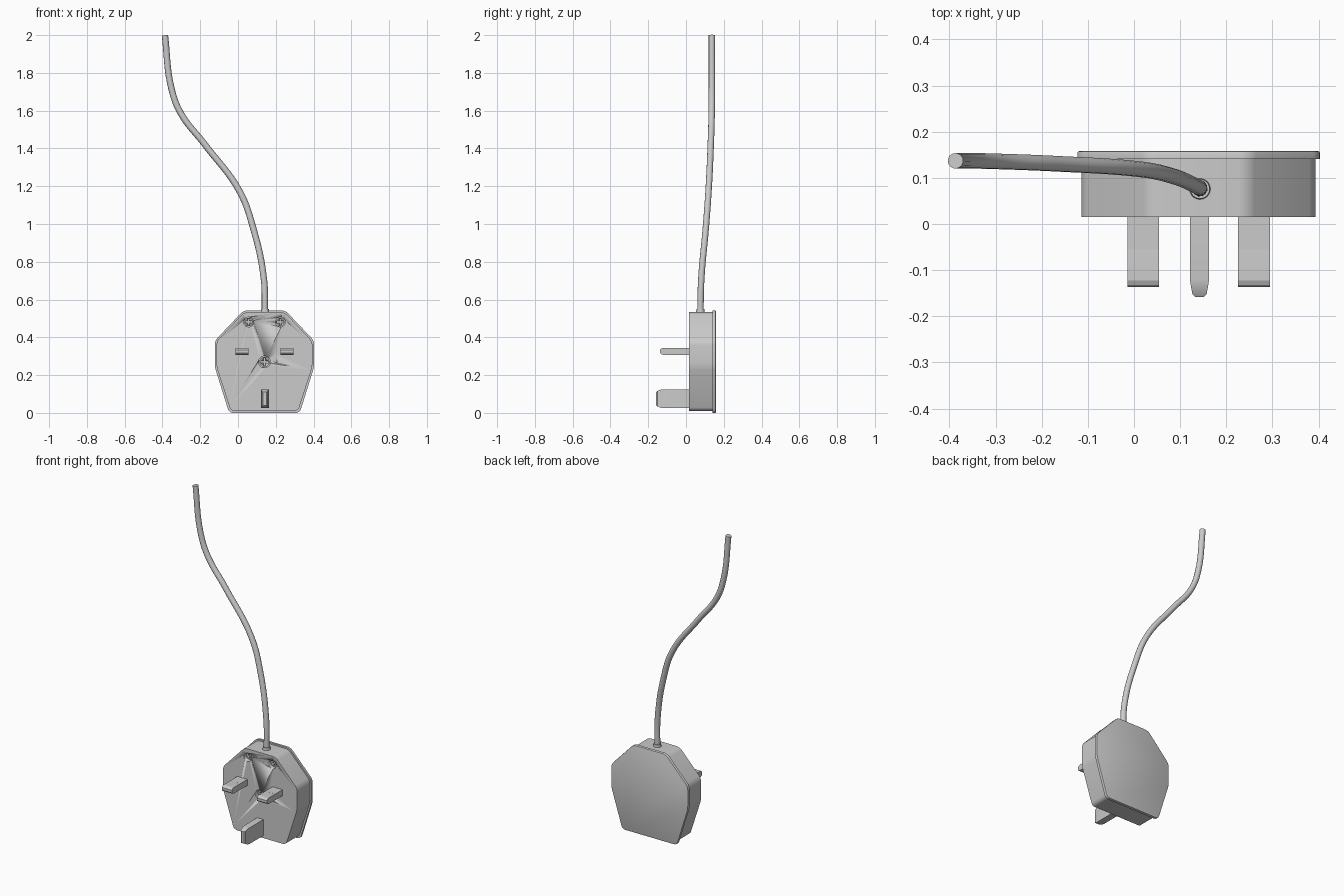
import bpy, bmesh, math

if "Cube" in bpy.data.objects:
    bpy.data.objects.remove(bpy.data.objects["Cube"])

CX = 0.14  # centre line of the plug


def finish(name, bm, angle=35):
    bmesh.ops.recalc_face_normals(bm, faces=bm.faces)
    mesh = bpy.data.meshes.new(name)
    bm.to_mesh(mesh)
    bm.free()
    ob = bpy.data.objects.new(name, mesh)
    bpy.context.collection.objects.link(ob)
    activate(ob)
    bpy.ops.object.shade_smooth_by_angle(angle=math.radians(angle))
    return ob


def activate(ob):
    bpy.ops.object.select_all(action='DESELECT')
    ob.select_set(True)
    bpy.context.view_layer.objects.active = ob


def prism(name, pts, y0, y1, corner=0, edge=0):
    """Extrude an x-z outline along y, rounding corners and the rear rim."""
    bm = bmesh.new()
    face = bm.faces.new([bm.verts.new((x, y0, z)) for x, z in pts])
    ext = bmesh.ops.extrude_face_region(bm, geom=[face])
    for v in ext['geom']:
        if isinstance(v, bmesh.types.BMVert):
            v.co.y = y1
    if corner:
        es = [e for e in bm.edges if abs(e.verts[0].co.y - e.verts[1].co.y) > 1e-4]
        bmesh.ops.bevel(bm, geom=es, offset=corner, segments=4, profile=0.5, affect='EDGES')
    if edge:
        es = [e for e in bm.edges if all(abs(v.co.y - y1) < 1e-5 for v in e.verts)]
        bmesh.ops.bevel(bm, geom=es, offset=edge, segments=2, profile=0.5, affect='EDGES')
    return finish(name, bm)


def disc(x, z, r, n=32):
    return [(x + r * math.cos(2 * math.pi * i / n), z + r * math.sin(2 * math.pi * i / n))
            for i in range(n)]


def cross(x, z, a, b):
    return [(x + p, z + q) for p, q in
            [(a, b), (b, b), (b, a), (-b, a), (-b, b), (-a, b),
             (-a, -b), (-b, -b), (-b, -a), (b, -a), (b, -b), (a, -b)]]


def loft(name, x, z, rings):
    """Rectangular rings (y, half width, half height) joined into a pin."""
    bm = bmesh.new()
    loops = [[bm.verts.new((x + sx * w, y, z + sz * h))
              for sx, sz in ((-1, -1), (1, -1), (1, 1), (-1, 1))] for y, w, h in rings]
    for a, b in zip(loops, loops[1:]):
        for i in range(4):
            j = (i + 1) % 4
            bm.faces.new((a[i], a[j], b[j], b[i]))
    bm.faces.new(loops[0])
    bm.faces.new(loops[-1])
    return finish(name, bm, 20)


def cut(ob, cutter):
    mod = ob.modifiers.new("cut", 'BOOLEAN')
    mod.operation, mod.solver, mod.object = 'DIFFERENCE', 'EXACT', cutter
    activate(ob)
    bpy.ops.object.modifier_apply(modifier=mod.name)
    bpy.data.objects.remove(cutter)


def mirrored(half):
    return [(CX + x, z) for x, z in half] + [(CX - x, z) for x, z in reversed(half)]


# casing and rear cover plate
body = prism("body", mirrored([(0.178, 0.01), (0.254, 0.245), (0.254, 0.378), (0.107, 0.533)]),
             0.015, 0.142, 0.02)
prism("back_cover", mirrored([(0.187, 0.0), (0.263, 0.243), (0.263, 0.382), (0.111, 0.542)]),
      0.141, 0.158, 0.02, 0.004)

# recessed screws with cross slots
screws = [("left_screw", CX - 0.084, 0.481, 0.026, 0.035),
          ("right_screw", CX + 0.084, 0.481, 0.026, 0.035),
          ("centre_screw", CX, 0.27, 0.031, 0.035)]
for name, x, z, r, y in screws:
    cut(body, prism("hole_cutter", disc(x, z, r), 0.0, y + 0.008))
    head = prism(name, disc(x, z, r * 0.86), y, y + 0.02)
    cut(head, prism("slot_cutter", cross(x, z, r * 0.65, r * 0.17), y - 0.01, y + 0.01))

# shallow arrow mark beside the centre screw
cut(body, prism("arrow_cutter", [(0.176, 0.278), (0.206, 0.264), (0.206, 0.315), (0.176, 0.292)],
                0.0, 0.02))

# flat pins with insulated sleeves
for side, s in (("left", -1), ("right", 1)):
    x = CX + s * 0.12
    loft(side + "_pin_sleeve", x, 0.326, [(0.02, 0.0345, 0.0185), (-0.055, 0.0345, 0.0185)])
    loft(side + "_pin", x, 0.326, [(-0.05, 0.0335, 0.0175), (-0.057, 0.0345, 0.0185),
                                   (-0.122, 0.0345, 0.0185), (-0.132, 0.0345, 0.014),
                                   (-0.137, 0.0345, 0.008)])

# earth pin
loft("earth_pin", CX + 0.002, 0.075, [(0.02, 0.021, 0.05), (-0.12, 0.021, 0.05),
                                      (-0.135, 0.0185, 0.048), (-0.152, 0.0155, 0.04),
                                      (-0.158, 0.009, 0.036)])

# cable collar
bm = bmesh.new()
bmesh.ops.create_cone(bm, cap_ends=True, segments=32, radius1=0.024, radius2=0.021, depth=0.03)
bmesh.ops.translate(bm, verts=bm.verts, vec=(0.143, 0.076, 0.534))
finish("cable_collar", bm)

# cable
path = [(0.143, 0.076, 0.52), (0.137, 0.081, 0.71), (0.08, 0.105, 0.98), (0.01, 0.119, 1.17),
        (-0.175, 0.131, 1.42), (-0.305, 0.136, 1.59), (-0.353, 0.137, 1.72), (-0.387, 0.137, 2.0)]
curve = bpy.data.curves.new("cable", 'CURVE')
curve.dimensions = '3D'
curve.bevel_depth = 0.017
curve.bevel_resolution = 4
curve.use_fill_caps = True
sp = curve.splines.new('BEZIER')
sp.resolution_u = 8
sp.bezier_points.add(len(path) - 1)
for p, co in zip(sp.bezier_points, path):
    p.co = co
    p.handle_left_type = p.handle_right_type = 'AUTO'
cable = bpy.data.objects.new("cable", curve)
bpy.context.collection.objects.link(cable)
activate(cable)
bpy.ops.object.convert(target='MESH')
bpy.ops.object.shade_smooth_by_angle(angle=math.radians(35))
